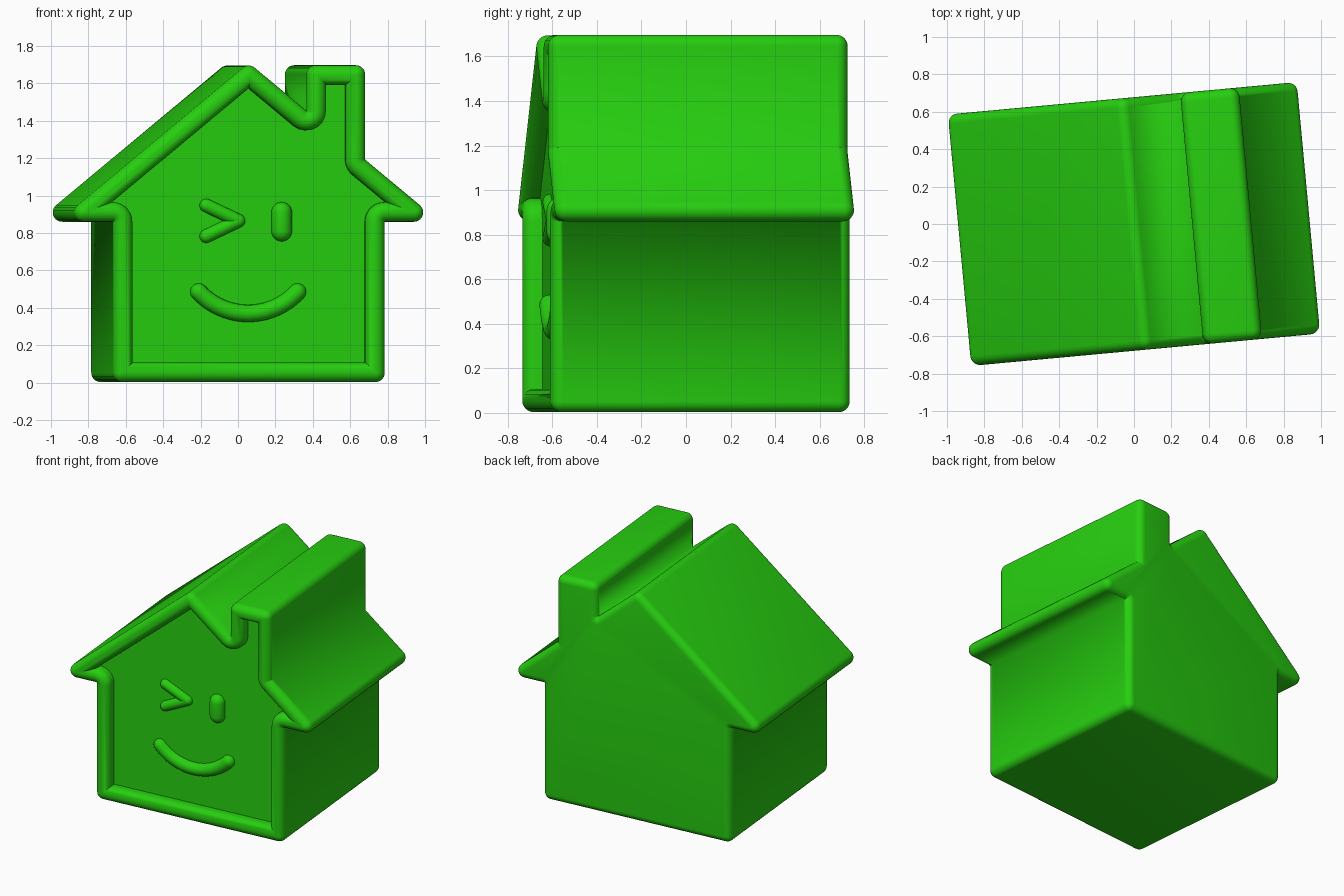
import bpy, bmesh, math
from mathutils import Vector

if "Cube" in bpy.data.objects:
    bpy.data.objects.remove(bpy.data.objects["Cube"])

TURN = math.radians(5.3)      # whole model is turned slightly about z
R = 0.05                      # edge rounding
RIM = 0.105                   # width of the raised border
FRONT, BACK, FLOOR = -0.675, 0.675, -0.59

green = bpy.data.materials.new("green")
green.diffuse_color = (0.02, 0.62, 0.005, 1)
green.use_nodes = True
green.node_tree.nodes["Principled BSDF"].inputs["Base Color"].default_value = green.diffuse_color


def loft(name, rings):
    """Skin a list of equal-length closed rings and cap both ends."""
    bm = bmesh.new()
    vs = [[bm.verts.new(p) for p in ring] for ring in rings]
    n = len(rings[0])
    for a, b in zip(vs, vs[1:]):
        for i in range(n):
            j = (i + 1) % n
            bm.faces.new((a[i], a[j], b[j], b[i]))
    bm.faces.new(vs[0])
    bm.faces.new(vs[-1])
    bmesh.ops.remove_doubles(bm, verts=bm.verts, dist=1e-5)
    bmesh.ops.recalc_face_normals(bm, faces=bm.faces)
    me = bpy.data.meshes.new(name)
    bm.to_mesh(me)
    bm.free()
    ob = bpy.data.objects.new(name, me)
    bpy.context.collection.objects.link(ob)
    me.materials.append(green)
    ob.rotation_euler.z = TURN
    bpy.ops.object.select_all(action='DESELECT')
    ob.select_set(True)
    bpy.context.view_layer.objects.active = ob
    bpy.ops.object.shade_smooth_by_angle(angle=math.radians(35))
    return ob


def inset(pts, d, k=7):
    """Inset a CCW outline by d, with convex corners rounded by R and
    reflex corners turning into arcs. Point count is the same for every d."""
    out = []
    for i, p in enumerate(pts):
        e1 = (p - pts[i - 1]).normalized()
        e2 = (pts[(i + 1) % len(pts)] - p).normalized()
        n1, n2 = Vector((-e1.y, e1.x)), Vector((-e2.y, e2.x))
        miter = (n1 + n2) / (1 + n1.dot(n2))
        turn = math.atan2(e1.x * e2.y - e1.y * e2.x, e1.dot(e2))
        for s in range(k + 1):
            a = turn * s / k
            c, si = math.cos(a), math.sin(a)
            n = Vector((n1.x * c - n1.y * si, n1.x * si + n1.y * c))
            if turn < 0:
                out.append(p + n * d)
            elif d < R:
                out.append(p + miter * R - n * (R - d))
            else:
                out.append(p + miter * d)
    return out


# House outline with roof and chimney
APEX, EAVE, TIP = 1.71, 0.86, 1.026
roof = lambda x: APEX - (APEX - EAVE) / TIP * x
outline = [Vector(p) for p in (
    (-0.73, 0.003), (0.73, 0.003), (0.73, EAVE), (TIP, EAVE),
    (0.625, roof(0.625)), (0.625, 1.697), (0.31, 1.697), (0.31, roof(0.31)),
    (0, APEX), (-TIP, EAVE), (-0.73, EAVE))]

# House body: rounded back edge, straight sides, half-round rim, recessed face
steps = 6
section = []
for i in range(steps + 1):
    a = math.pi / 2 * i / steps
    section.append((R * (1 - math.sin(a)), BACK - R * (1 - math.cos(a))))
h = RIM / 2
for i in range(2 * steps + 1):
    a = math.pi * i / (2 * steps)
    section.append((h * (1 - math.cos(a)), FRONT + h * (1 - math.sin(a))))
section.append((RIM, FLOOR))
loft("house_body", [[(p.x, y, p.y) for p in inset(outline, d)] for d, y in section])


def stroke(name, path, r, sides=20, cap=6):
    """Round-ended tube along a path in the face plane."""
    pts = [Vector(p) for p in path]
    t0 = (pts[1] - pts[0]).normalized()
    t1 = (pts[-1] - pts[-2]).normalized()
    ang = [math.pi / 2 * i / cap for i in range(cap + 1)]
    line = [(pts[0] - t0 * r * math.sin(a), t0, r * math.cos(a) + 1e-4) for a in reversed(ang)]
    for i in range(1, len(pts) - 1):
        line.append((pts[i], (pts[i + 1] - pts[i - 1]).normalized(), r))
    line += [(pts[-1] + t1 * r * math.sin(a), t1, r * math.cos(a) + 1e-4) for a in ang]
    rings = []
    for p, t, q in line:
        ring = []
        for j in range(sides):
            a = 2 * math.pi * j / sides
            ring.append((p.x - t.y * q * math.cos(a), FLOOR + q * math.sin(a),
                         p.y + t.x * q * math.cos(a)))
        rings.append(ring)
    return loft(name, rings)


# Face: open eye, winking eye, smile
stroke("open_eye", [(0.18, 0.81), (0.18, 0.91)], 0.055)
for side, s in (("upper", 1), ("lower", -1)):
    stroke("wink_" + side, [(-0.225, 0.865 + s * 0.082), (-0.052, 0.865)], 0.036)
SR, HALF = 0.363, math.radians(46.9)
smile = [(SR * math.sin(a), 0.733 - SR * math.cos(a))
         for a in (HALF * (i / 12 - 1) for i in range(25))]
stroke("smile", smile, 0.046)
